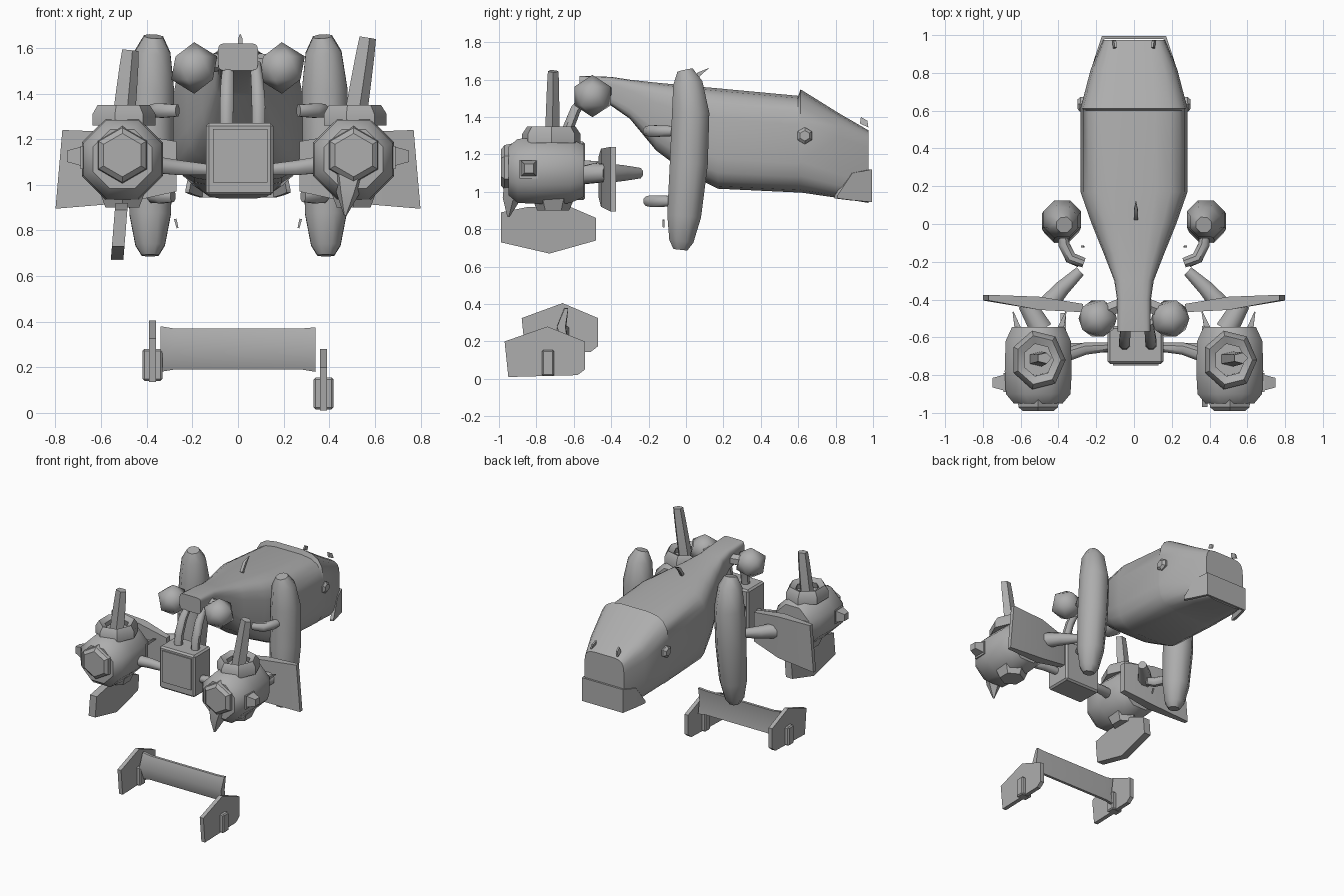
import bpy, bmesh, math
from mathutils import Vector

cube = bpy.data.objects.get("Cube")
if cube:
    bpy.data.objects.remove(cube)

grey = bpy.data.materials.new("plain grey")
grey.use_nodes = True
tint = (0.42, 0.42, 0.42, 1)
grey.diffuse_color = tint
grey.node_tree.nodes["Principled BSDF"].inputs["Base Color"].default_value = tint


def finish(name, bm, angle=35):
    bmesh.ops.recalc_face_normals(bm, faces=bm.faces)
    me = bpy.data.meshes.new(name)
    bm.to_mesh(me)
    bm.free()
    me.materials.append(grey)
    ob = bpy.data.objects.new(name, me)
    bpy.context.collection.objects.link(ob)
    bpy.ops.object.select_all(action='DESELECT')
    ob.select_set(True)
    bpy.context.view_layer.objects.active = ob
    bpy.ops.object.shade_smooth_by_angle(angle=math.radians(angle))


def loft(name, rings, angle=35, closed=False):
    """Skin a list of equal-length point rings."""
    bm = bmesh.new()
    loops = [[bm.verts.new(p) for p in ring] for ring in rings]
    n = len(loops[0])
    pairs = list(zip(loops, loops[1:])) + ([(loops[-1], loops[0])] if closed else [])
    for a, b in pairs:
        for i in range(n):
            j = (i + 1) % n
            bm.faces.new((a[i], a[j], b[j], b[i]))
    if not closed:
        bm.faces.new(loops[0])
        bm.faces.new(loops[-1])
    finish(name, bm, angle)


def tube(name, path, radii, sides=8, angle=45, squash=1.0):
    """Sweep a polygon along a path, with one radius per point."""
    pts = [Vector(p) for p in path]
    whole = pts[-1] - pts[0]
    ref = Vector((0, 0, 0))
    ref[min((2, 1, 0), key=lambda a: abs(whole[a]))] = 1
    rings = []
    for i, p in enumerate(pts):
        d = (pts[min(i + 1, len(pts) - 1)] - pts[max(i - 1, 0)]).normalized()
        u = d.cross(ref).normalized()
        v = u.cross(d)
        turn = [2 * math.pi * (k + 0.5) / sides for k in range(sides)]
        rings.append([p + radii[i] * (u * math.cos(t) + v * math.sin(t) * squash) for t in turn])
    loft(name, rings, angle)


def plate(name, outline, x_low, x_high, thick, angle=30):
    """Side outline in y and z, leaning from x_low at its foot to x_high at its top."""
    zs = [z for _, z in outline]
    lo, span = min(zs), max(zs) - min(zs)

    def side(d):
        return [(x_low + (x_high - x_low) * (z - lo) / span + d, y, z) for y, z in outline]
    loft(name, [side(-thick / 2), side(thick / 2)], angle)


def box(name, lo, hi, bevel=0.0):
    bm = bmesh.new()
    bmesh.ops.create_cube(bm, size=1)
    for v in bm.verts:
        v.co = [(a + b) / 2 + c * (b - a) for a, b, c in zip(lo, hi, v.co)]
    if bevel:
        bmesh.ops.bevel(bm, geom=bm.edges[:], offset=bevel, segments=1, affect='EDGES')
    finish(name, bm)


# hull: rounded-box sections from the thin neck back to the snout
def hull_ring(y, hw, zb, zt, e, n=20):
    ring = []
    for k in range(n):
        t = 2 * math.pi * (k + 0.5) / n
        c, s = math.cos(t), math.sin(t)
        x = hw * math.copysign(abs(c) ** e, c)
        z = (zb + zt) / 2 + (zt - zb) / 2 * math.copysign(abs(s) ** e, s)
        ring.append((x, y, z))
    return ring


sections = [(-0.57, 0.087, 1.5, 1.62, 0.3), (-0.4, 0.09, 1.46, 1.615, 0.4), (-0.3, 0.105, 1.39, 1.6, 0.45),
            (-0.16, 0.16, 1.22, 1.585, 0.5), (0, 0.225, 1.1, 1.57, 0.5), (0.17, 0.285, 1.015, 1.555, 0.5),
            (0.6, 0.285, 0.995, 1.515, 0.5), (0.612, 0.285, 0.995, 1.55, 0.5),
            (0.82, 0.23, 0.965, 1.42, 0.45), (0.975, 0.165, 0.94, 1.33, 0.35)]
loft("hull", [hull_ring(*s) for s in sections], 40)

# jaw plate wrapped round the snout
wrap = [(-0.23, 0.81), (-0.205, 0.89), (-0.17, 0.995), (0.17, 0.995), (0.205, 0.89), (0.23, 0.81)]
jaw = []
for (x, y), low, top in zip(wrap, (0.965, 0.955, 0.945, 0.945, 0.955, 0.965), (0.98, 1.1, 1.12, 1.12, 1.1, 0.98)):
    jaw.append([(x, y, low), (x, y, top), (x * 0.92, y - 0.015, top), (x * 0.92, y - 0.015, low)])
loft("jaw_plate", jaw, 20)

# small crest
tube("crest", [(0.01, 0.03, 1.57), (0.01, 0.07, 1.63), (0.01, 0.12, 1.66)], [0.015, 0.015, 0.002], 4)

# central box, its front panel and the two supports
box("central_box", (-0.14, -0.74, 0.955), (0.155, -0.54, 1.27), 0.012)
box("box_panel", (-0.11, -0.748, 1.01), (0.13, -0.738, 1.245))
for x in (-0.05, 0.09):
    tube("neck_support", [(x, -0.64, 1.24), (x, -0.63, 1.34), (x * 0.95, -0.59, 1.44), (x * 0.85, -0.52, 1.53)],
         [0.03, 0.032, 0.03, 0.025], 8)

for s, side in ((1, "left"), (-1, "right")):
    # eyes and round side caps
    plate(side + "_eye", [(0.93, 1.365), (0.975, 1.345), (0.97, 1.38), (0.935, 1.4)], s * 0.11, s * 0.095, 0.012)
    tube(side + "_side_cap", [(s * 0.25, 0.63, 1.3), (s * 0.285, 0.635, 1.3), (s * 0.3, 0.635, 1.3)],
         [0.045, 0.045, 0.028], 6, 20)

    # upright pod, fat in the middle with tapered ends
    tube(side + "_pod", [(s * 0.385, -0.03, 0.69), (s * 0.385, -0.025, 0.735), (s * 0.385, -0.01, 0.87),
                         (s * 0.385, 0.015, 1.15), (s * 0.38, 0.025, 1.42), (s * 0.375, 0.01, 1.58),
                         (s * 0.37, -0.005, 1.65)],
         [0.04, 0.07, 0.098, 0.11, 0.108, 0.085, 0.045], 8, 50)
    for z, x_end in ((1.325, 0.265), (0.95, 0.285)):
        tube(side + "_pod_arm", [(s * 0.38, -0.02, z), (s * 0.37, -0.11, z), (s * 0.335, -0.18, z),
                                 (s * x_end, -0.205, z)], [0.025, 0.032, 0.034, 0.028], 8)
    tube(side + "_chip", [(s * 0.265, -0.12, 0.81), (s * 0.275, -0.12, 0.85)], [0.006, 0.008], 4)

    # faceted ball beside the neck
    bm = bmesh.new()
    bmesh.ops.create_icosphere(bm, subdivisions=1, radius=0.113)
    bmesh.ops.translate(bm, verts=bm.verts, vec=(s * 0.192, -0.5, 1.512))
    finish(side + "_ball", bm, 45)
    tube(side + "_ball_mount", [(s * 0.15, -0.46, 1.53), (s * 0.05, -0.42, 1.54)], [0.04, 0.04], 6)

    # engine barrel with a faceted front cap
    cx = s * 0.507
    profile = [(-0.95, 0.14), (-0.9, 0.185), (-0.78, 0.192), (-0.62, 0.187), (-0.545, 0.15)]
    tube(side + "_engine", [(cx, y, 1.112) for y, _ in profile], [r for _, r in profile], 8, 50)
    tube(side + "_engine_cap", [(cx, -0.92, 1.13), (cx, -0.97, 1.13), (cx, -0.99, 1.13)],
         [0.13, 0.12, 0.095], 6, 25)

    # hollow collar on top of the engine
    collar = []
    for k in range(7):
        t = 2 * math.pi * k / 7
        collar.append([(cx + r * math.cos(t), -0.72 + r * math.sin(t) * 1.1, z)
                       for r, z in ((0.1, 1.26), (0.145, 1.26), (0.145, 1.31), (0.12, 1.35), (0.08, 1.33))])
    loft(side + "_collar", collar, 40, closed=True)
    tube(side + "_collar_floor", [(cx, -0.715, 1.25), (cx, -0.715, 1.29)], [0.1, 0.09], 7)

    # blade standing in the collar
    top = Vector((0.565, -0.71, 1.645)) if s > 0 else Vector((-0.475, -0.71, 1.59))
    foot = Vector((cx, -0.715, 1.28))
    tube(side + "_blade", [foot, foot.lerp(top, 0.45), foot.lerp(top, 0.8), top],
         [0.055, 0.05, 0.045, 0.04], 5, 40, 0.75)

    # outer horn and its square foot
    box(side + "_horn_base", (min(s * 0.64, s * 0.69), -0.89, 1.07), (max(s * 0.64, s * 0.69), -0.79, 1.17))
    tube(side + "_horn", [(s * 0.66, -0.84, 1.125), (s * 0.75, -0.84, 1.125)], [0.07, 0.035], 4, 20)

    # strut to the central box, rear connector, rear arm and spikes
    tube(side + "_strut", [(s * 0.12, -0.65, 1.065), (s * 0.26, -0.66, 1.075), (s * 0.38, -0.7, 1.09)],
         [0.025, 0.035, 0.04], 8)
    tube(side + "_rear_connector", [(s * 0.49, -0.56, 1.1), (s * 0.57, -0.42, 1.1)], [0.065, 0.05], 8)
    tube(side + "_rear_arm", [(s * 0.45, -0.42, 1.1), (s * 0.38, -0.34, 1.1), (s * 0.285, -0.25, 1.1)],
         [0.055, 0.045, 0.03], 8)
    for x in (0.36, 0.64):
        tube(side + "_rear_spike", [(s * (0.51 + (x - 0.51) * 0.75), -0.58, 1.15), (s * x, -0.465, 1.16)],
             [0.03, 0.004], 4)

    # broad wing plate behind the engine
    wing = []
    for x, y, lo, hi, half in ((0.27, -0.445, 0.97, 1.19, 0.022), (0.5, -0.42, 0.92, 1.23, 0.035),
                               (0.785, -0.39, 0.895, 1.24, 0.015)):
        tip = 0.015 if x > 0.7 else 0
        wing.append([(s * (x + tip), y - half, lo), (s * (x + tip), y + half, lo),
                     (s * (x - tip), y + half, hi), (s * (x - tip), y - half, hi)])
    loft(side + "_wing_plate", wing, 30)

    # neck under the engine
    tube(side + "_engine_neck", [(cx, -0.71, 0.98), (cx, -0.71, 0.9)], [0.12, 0.085], 6)

# only the left engine carries a beak, only the right a keel fin
tube("left_beak", [(0.49, -0.9, 1.06), (0.48, -0.94, 0.96), (0.47, -0.95, 0.865)], [0.09, 0.05, 0.006], 5)
plate("right_keel_fin", [(-0.99, 0.89), (-0.99, 0.73), (-0.73, 0.67), (-0.48, 0.74), (-0.48, 0.86),
                         (-0.62, 0.92), (-0.84, 0.92)], -0.53, -0.51, 0.055)

# separate lower rail, a thin bowed sheet with flared ends
rail = []
for x, lo, hi, bow in ((-0.34, 0.18, 0.38, 0.03), (-0.28, 0.19, 0.37, 0.02), (0.28, 0.19, 0.37, 0.02),
                       (0.34, 0.18, 0.375, 0.03)):
    mid = (lo + hi) / 2
    rail.append([(x, -0.65, lo), (x, -0.66 - bow, mid), (x, -0.65, hi),
                 (x, -0.63, hi), (x, -0.63 - bow / 2, mid), (x, -0.63, lo)])
loft("lower_rail", rail, 50)

# rail end plates and their blocks
end = [(-0.23, 0.2), (-0.21, 0.01), (0.16, 0.02), (0.2, 0.05), (0.2, 0.2), (0, 0.28)]
for side, x, y0, z0, y_scale in (("left", 0.375, -0.74, 0, 1), ("right", -0.375, -0.66, 0.125, 0.95)):
    plate(side + "_rail_end", [(y0 + y * y_scale, z0 + z) for y, z in end], x, x, 0.03)
    box(side + "_rail_block", (x - 0.043, y0 - 0.03, z0 + 0.015), (x + 0.043, y0 + 0.035, z0 + 0.155), 0.008)
